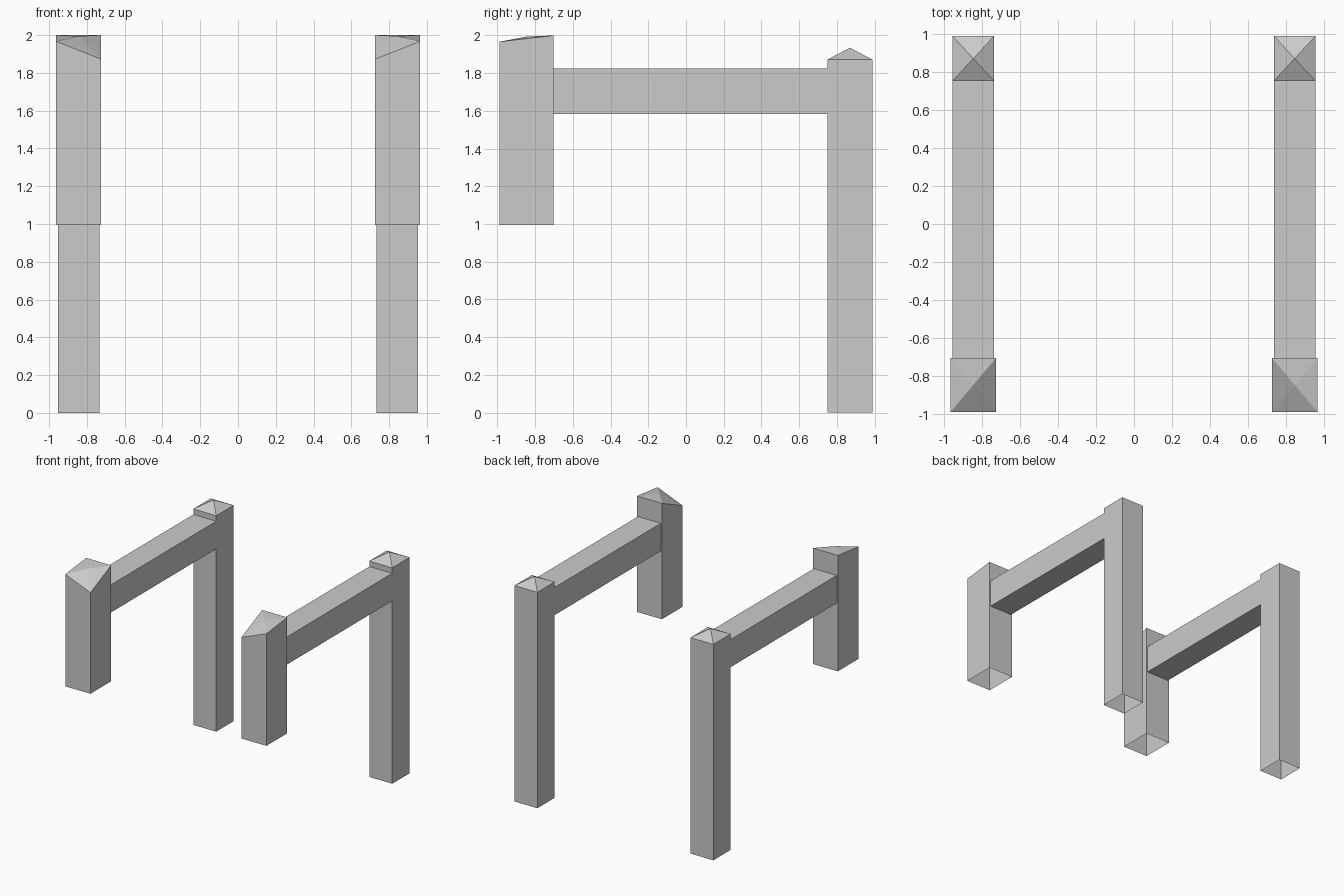
import bpy
import bmesh

default = bpy.data.objects.get("Cube")
if default:
    bpy.data.objects.remove(default, do_unlink=True)

grey = bpy.data.materials.new("light grey")
grey.use_nodes = True
colour = (0.6, 0.6, 0.6, 1)
grey.diffuse_color = colour
grey.node_tree.nodes["Principled BSDF"].inputs["Base Color"].default_value = colour

MID_X = 0.844          # centre line of each side frame
BACK, FRONT = 0.988, -0.988


def finish(name, bm):
    """Turn a bmesh into a flat-shaded object."""
    bmesh.ops.remove_doubles(bm, verts=bm.verts, dist=0.0005)
    mesh = bpy.data.meshes.new(name)
    bm.to_mesh(mesh)
    bm.free()
    mesh.materials.append(grey)
    obj = bpy.data.objects.new(name, mesh)
    bpy.context.collection.objects.link(obj)


def face(bm, points, flip):
    """Add one face, reversing its winding on the mirrored side."""
    if flip:
        points = points[::-1]
    bm.faces.new([bm.verts.new(p) for p in points])


def cap(bm, corners, apex, flip):
    """Four triangles rising from the post corners to a point."""
    for i in range(4):
        face(bm, [corners[i], corners[(i + 1) % 4], apex], flip)


def front_post(side, label):
    """Short hollow post with an uneven, sloping top."""
    flip = side < 0
    inner, outer = side * (MID_X - 0.12), side * (MID_X + 0.12)
    rear = -0.703
    top = [(inner, FRONT, 1.872), (outer, FRONT, 1.967),
           (outer, rear, 2.0), (inner, rear, 2.0)]
    bm = bmesh.new()
    for i in range(4):
        a, b = top[i], top[(i + 1) % 4]
        face(bm, [(*a[:2], 0.995), (*b[:2], 0.995), b, a], flip)
    cap(bm, top, (side * MID_X, (FRONT + rear) / 2, 1.994), flip)
    finish(f"{label}_front_post", bm)


def back_frame(side, label):
    """Tall hollow post and its forward beam, made from one bent profile."""
    flip = side < 0
    inner, outer = side * (MID_X - 0.11), side * (MID_X + 0.11)
    near, low, high, top = 0.75, 1.584, 1.824, 1.872
    end = -0.703
    path = [(BACK, 0), (BACK, top), (near, top), (near, high),
            (end, high), (end, low), (near, low), (near, 0)]
    bm = bmesh.new()
    # side walls
    face(bm, [(outer, y, z) for y, z in path], flip)
    face(bm, [(inner, y, z) for y, z in reversed(path)], flip)
    # walls between the sides, left open under the cap, at the foot and joint
    for i in (0, 2, 3, 5, 6):
        (ya, za), (yb, zb) = path[i], path[i + 1]
        face(bm, [(outer, yb, zb), (outer, ya, za),
                  (inner, ya, za), (inner, yb, zb)], flip)
    # pyramid cap
    cap(bm, [(inner, near, top), (outer, near, top),
             (outer, BACK, top), (inner, BACK, top)],
        (side * MID_X, (near + BACK) / 2, 1.935), flip)
    finish(f"{label}_back_post_and_beam", bm)


for side, label in ((1, "left"), (-1, "right")):
    front_post(side, label)
    back_frame(side, label)
